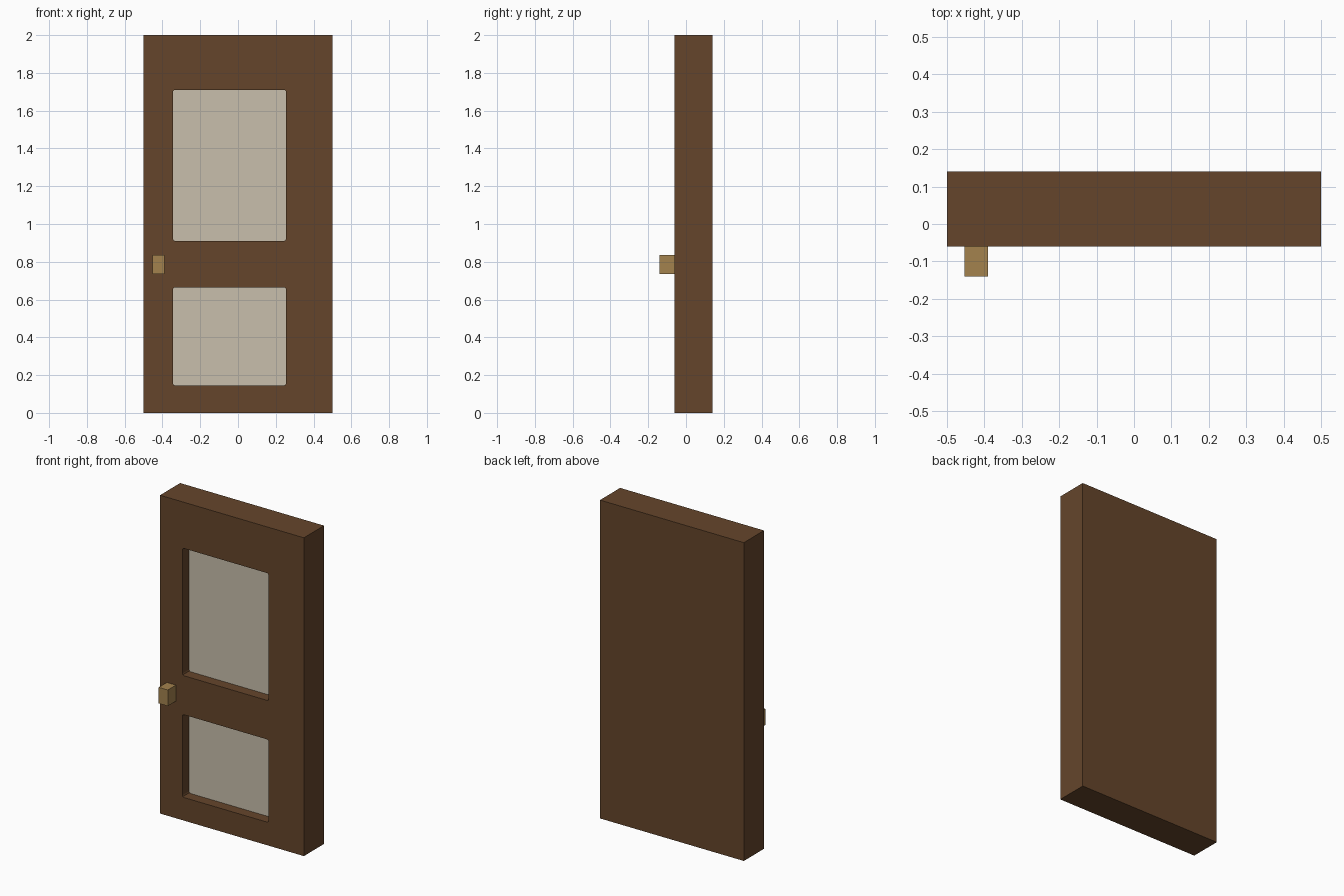
import bpy
import bmesh

old = bpy.data.objects.get("Cube")
if old:
    bpy.data.objects.remove(old, do_unlink=True)


def material(name, rgb):
    mat = bpy.data.materials.new(name)
    mat.use_nodes = True
    color = (*rgb, 1.0)
    mat.diffuse_color = color
    bsdf = next(n for n in mat.node_tree.nodes if n.type == "BSDF_PRINCIPLED")
    bsdf.inputs["Base Color"].default_value = color
    return mat


wood = material("brown wood", (0.130, 0.060, 0.024))
cream = material("cream pane", (0.578, 0.521, 0.413))
brass = material("dull brass", (0.366, 0.223, 0.076))


def box(name, low, high, mat, corner=0.0):
    """Box between two corners, optionally rounding the edges that run along y."""
    bm = bmesh.new()
    bmesh.ops.create_cube(bm, size=1)
    for v in bm.verts:
        v.co = [h if c > 0 else l for c, l, h in zip(v.co, low, high)]
    if corner:
        edges = [e for e in bm.edges
                 if abs(e.verts[0].co.y - e.verts[1].co.y) > 1e-5]
        bmesh.ops.bevel(bm, geom=edges, offset=corner, segments=2,
                        profile=0.5, affect="EDGES")
    bmesh.ops.recalc_face_normals(bm, faces=bm.faces)
    mesh = bpy.data.meshes.new(name)
    bm.to_mesh(mesh)
    bm.free()
    mesh.materials.append(mat)
    obj = bpy.data.objects.new(name, mesh)
    bpy.context.collection.objects.link(obj)
    return obj


FRONT, BACK, FLOOR = -0.06, 0.14, 0.01
LEFT, RIGHT = -0.345, 0.255

# Door slab
door = box("door_slab", (-0.5, FRONT, 0), (0.5, BACK, 2), wood)

# Recessed panels: cut each opening, then lay a thin pane on its floor
for name, bottom, top in (("lower", 0.145, 0.665), ("upper", 0.91, 1.71)):
    cutter = box(name + "_cutter", (LEFT, FRONT - 0.1, bottom),
                 (RIGHT, FLOOR, top), wood, 0.012)
    cutter.hide_render = True
    cut = door.modifiers.new(name + "_recess", "BOOLEAN")
    cut.operation = "DIFFERENCE"
    cut.solver = "EXACT"
    cut.object = cutter
    bpy.context.view_layer.objects.active = door
    bpy.ops.object.modifier_apply(modifier=cut.name)
    bpy.data.objects.remove(cutter, do_unlink=True)
    box(name + "_pane", (LEFT, FLOOR - 0.004, bottom),
        (RIGHT, FLOOR + 0.002, top), cream, 0.012)

# Handle block
box("handle", (-0.453, -0.14, 0.735), (-0.39, FRONT, 0.836), brass)
